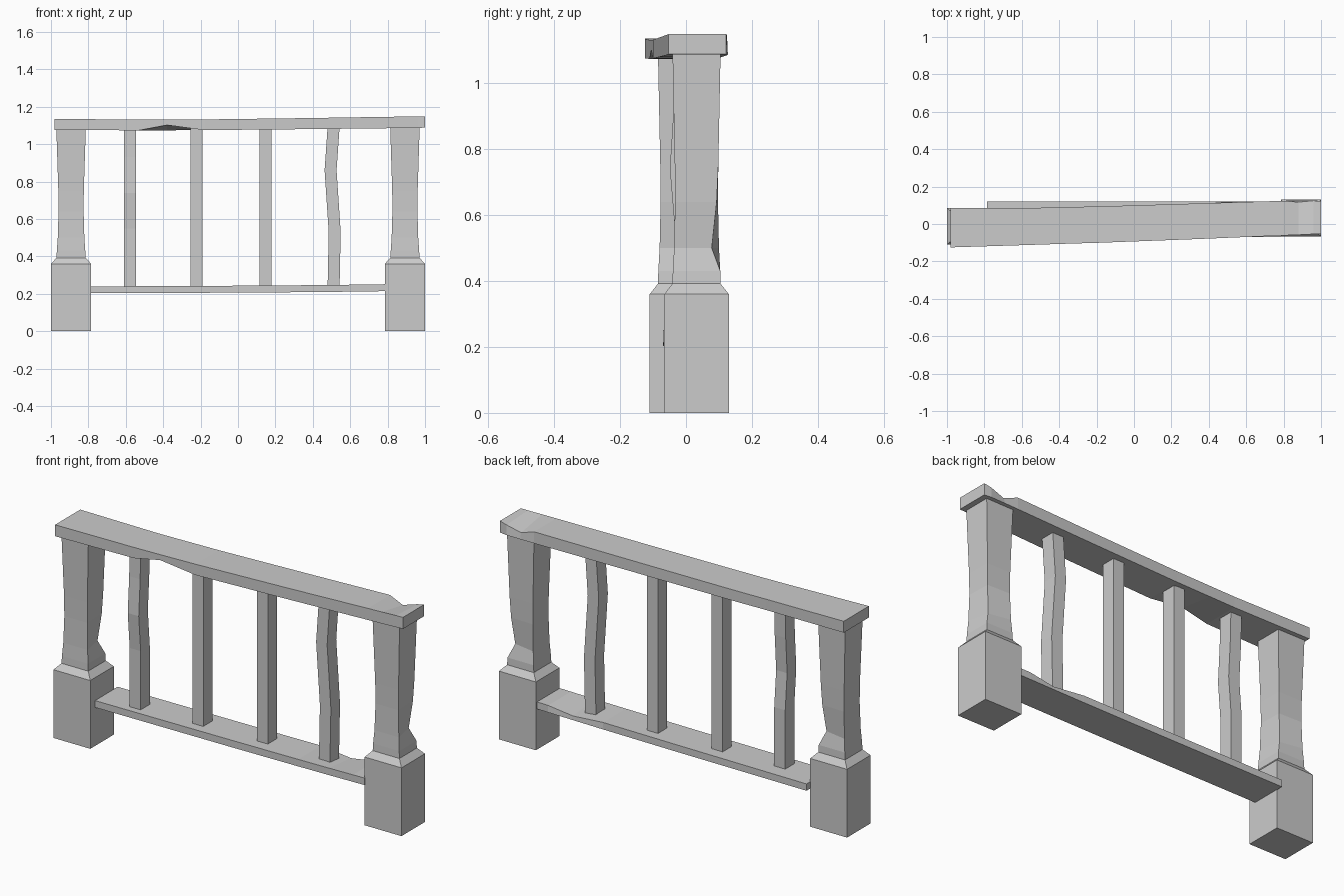
import bpy

if "Cube" in bpy.data.objects:
    bpy.data.objects.remove(bpy.data.objects["Cube"])


def loft(name, rings):
    """Flat-faced solid joining equal-sized rings of points, capped at both ends."""
    n = len(rings[0])
    verts = [p for ring in rings for p in ring]
    faces = [tuple(range(n))[::-1],
             tuple(range((len(rings) - 1) * n, len(rings) * n))]
    for i in range(len(rings) - 1):
        for j in range(n):
            k = (j + 1) % n
            faces.append((i * n + j, i * n + k, (i + 1) * n + k, (i + 1) * n + j))
    me = bpy.data.meshes.new(name)
    me.from_pydata(verts, [], faces)
    ob = bpy.data.objects.new(name, me)
    bpy.context.collection.objects.link(ob)
    return ob


def level(cx, cy, hx, hy, z, chip=0.0):
    """Horizontal rectangle; chip pulls in the back right corner."""
    return [(cx - hx, cy - hy, z), (cx + hx, cy - hy, z),
            (cx + hx - chip, cy + hy - chip, z), (cx - hx, cy + hy, z)]


def section(x, y0, y1, z0, z1, front_chip=0.0, back_chip=0.0):
    """Upright rectangle across a rail with optional edge damage."""
    return [(x, y0, z0 + front_chip), (x, y1, z0),
            (x, y1 - back_chip * 0.3, z1 - back_chip), (x, y0, z1)]


# Square posts: plinth, sloped shoulder, waisted shaft with a chipped corner
for side, cx, cy, top in (("left", -0.8925, -0.012, 1.09),
                          ("right", 0.8925, 0.032, 1.10)):
    loft(side + "_post", [
        level(cx, cy, 0.1075, 0.098, 0),
        level(cx, cy, 0.1075, 0.098, 0.36),
        level(cx, cy, 0.078, 0.073, 0.392),
        level(cx, cy, 0.076, 0.072, 0.43),
        level(cx, cy, 0.071, 0.068, 0.50, 0.022),
        level(cx, cy, 0.067, 0.065, 0.64, 0.004),
        level(cx, cy, 0.068, 0.066, 0.75),
        level(cx, cy, 0.079, 0.073, top),
    ])

# Worn handrail, slightly skewed, with a gouge below and a nick at the back
loft("top_rail", [
    section(-0.98, -0.125, 0.085, 1.075, 1.135),
    section(-0.53, -0.111, 0.086, 1.074, 1.131),
    section(-0.38, -0.106, 0.090, 1.074, 1.131, front_chip=0.028),
    section(-0.18, -0.100, 0.094, 1.075, 1.132),
    section(0.35, -0.080, 0.110, 1.080, 1.139),
    section(0.80, -0.061, 0.124, 1.085, 1.146),
    section(0.88, -0.058, 0.126, 1.086, 1.147, back_chip=0.03),
    section(0.96, -0.054, 0.127, 1.087, 1.148, back_chip=0.008),
    section(1.00, -0.053, 0.122, 1.088, 1.149),
])

# Lower rail between the plinths
loft("bottom_rail", [
    section(-0.787, -0.07, 0.12, 0.203, 0.239),
    section(0.0, -0.07, 0.12, 0.206, 0.243),
    section(0.40, -0.07, 0.12, 0.209, 0.246),
    section(0.58, -0.07, 0.12, 0.211, 0.248, back_chip=0.018),
    section(0.72, -0.07, 0.12, 0.213, 0.250),
    section(0.787, -0.07, 0.12, 0.214, 0.251),
])

# Balusters: (x, y, bends as (z, dx, dy))
balusters = [
    (-0.577, 0.005, [(0.55, 0, 0), (0.74, 0, -0.016), (0.93, 0, -0.004)]),
    (-0.222, 0.020, []),
    (0.148, 0.030, []),
    (0.511, 0.028, [(0.53, 0.006, 0), (0.86, -0.016, 0)]),
]
for i, (x, y, bends) in enumerate(balusters):
    path = [(0.23, 0, 0)] + bends + [(1.09, 0, 0)]
    loft("baluster_%d" % (i + 1),
         [level(x + dx, y + dy, 0.032, 0.038, z) for z, dx, dy in path])
